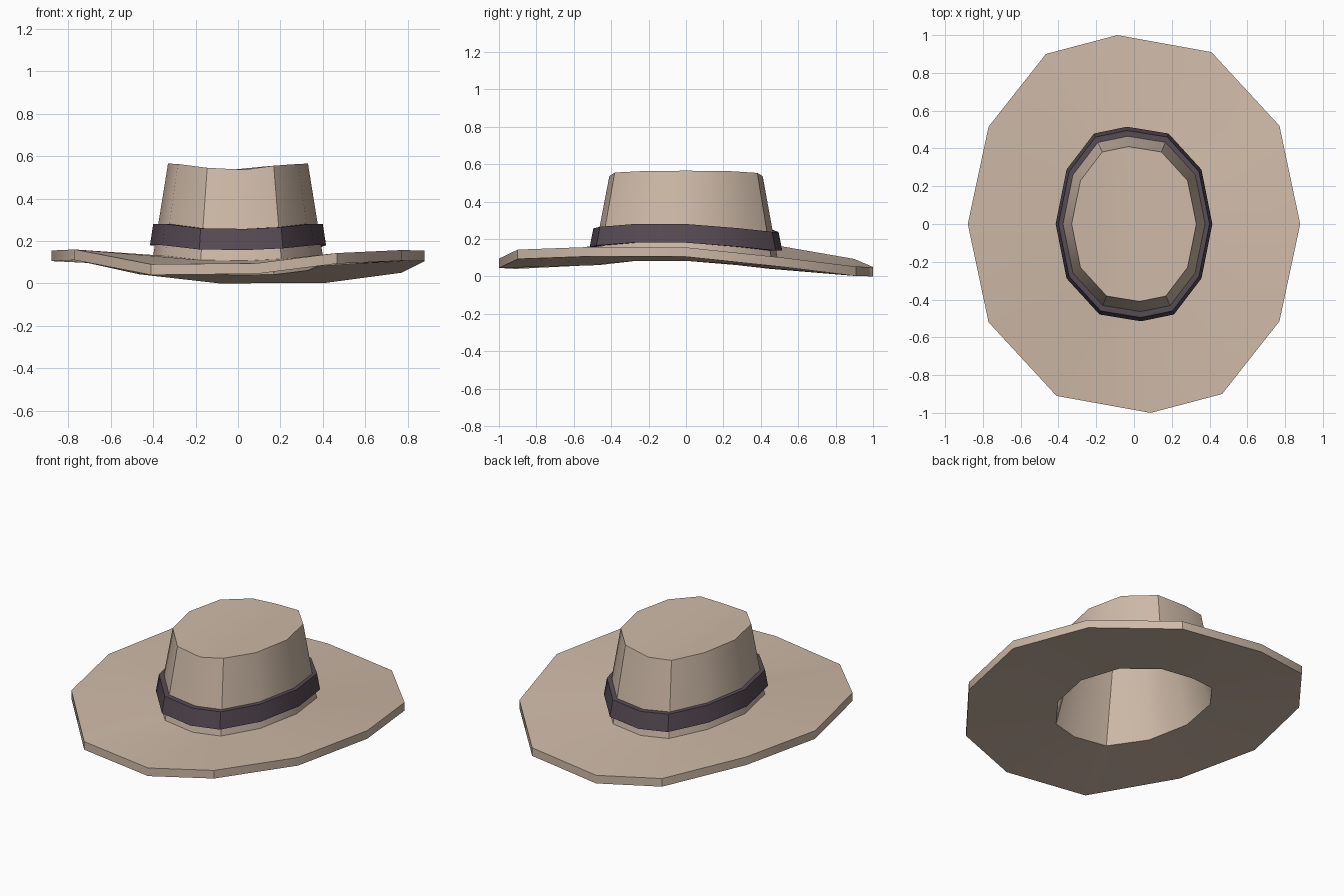
import bpy, bmesh, math

if "Cube" in bpy.data.objects:
    bpy.data.objects.remove(bpy.data.objects["Cube"])

N = 12
# Half outlines of the slightly twisted ovals, completed by a half turn
HALF_BRIM = [(1, 0), (.875, .52), (.466, .91), (-.10, 1), (-.53, .9), (-.875, .515)]
HALF_CROWN = [(1, 0), (.86, .56), (.44, .93), (-.09, 1), (-.51, .93), (-.86, .56)]
BRIM = HALF_BRIM + [(-x, -y) for x, y in HALF_BRIM]
CROWN = HALF_CROWN + [(-x, -y) for x, y in HALF_CROWN]

# Heights around each loop, counter-clockwise from the +x side
EDGE_Z = [.155, .10, .052, .05, .093, .16, .155, .16, .09, .095, .143, .157]
BASE_Z = [.13, .108, .088, .087, .10, .125, .13, .13, .11, .107, .115, .13]
TOP_Z = [.565, .563, .553, .536, .542, .562, .565, .563, .545, .536, .555, .563]


def material(name, rgb):
    m = bpy.data.materials.new(name)
    m.diffuse_color = (*rgb, 1)
    m.use_nodes = True
    m.node_tree.nodes["Principled BSDF"].inputs["Base Color"].default_value = m.diffuse_color
    return m


def loop(bm, outline, rx, ry, heights, dz=0.0):
    return [bm.verts.new((x * rx, y * ry, z + dz)) for (x, y), z in zip(outline, heights)]


def skin(bm, a, b):
    for i in range(N):
        j = (i + 1) % N
        bm.faces.new((a[i], a[j], b[j], b[i]))


def cap(bm, r):
    # strips running front to back, so the dip forms a trough
    bm.faces.new((r[0], r[1], r[11]))
    for i in range(1, 5):
        bm.faces.new((r[i], r[i + 1], r[11 - i], r[12 - i]))
    bm.faces.new((r[5], r[6], r[7]))


def finish(bm, name, mat):
    bmesh.ops.recalc_face_normals(bm, faces=bm.faces[:])
    me = bpy.data.meshes.new(name)
    bm.to_mesh(me)
    bm.free()
    me.materials.append(mat)
    me.polygons.foreach_set("use_smooth", [True] * len(me.polygons))
    me.set_sharp_from_angle(angle=math.radians(35))
    ob = bpy.data.objects.new(name, me)
    bpy.context.collection.objects.link(ob)
    return ob


felt = material("tan felt", (.62, .49, .39))
ribbon = material("dark plum ribbon", (.095, .07, .09))

# Hat body: hollow crown, brim underside, brim edge, brim top, crown wall, top
T = .047
bm = bmesh.new()
rings = [
    loop(bm, CROWN, .285, .36, TOP_Z, -T),
    loop(bm, CROWN, .385, .475, BASE_Z, -T),
    loop(bm, BRIM, .88, 1.0, EDGE_Z, -.05),
    loop(bm, BRIM, .88, 1.0, EDGE_Z),
    loop(bm, CROWN, .40, .492, BASE_Z),
    loop(bm, CROWN, .33, .41, TOP_Z),
]
for a, b in zip(rings, rings[1:]):
    skin(bm, a, b)
cap(bm, rings[0])
cap(bm, rings[-1])
finish(bm, "hat_body", felt)

# Hat band: closed collar following the crown base
bm = bmesh.new()
band = [
    loop(bm, CROWN, .38, .47, BASE_Z, .05),
    loop(bm, CROWN, .415, .515, BASE_Z, .05),
    loop(bm, CROWN, .40, .495, BASE_Z, .15),
    loop(bm, CROWN, .365, .455, BASE_Z, .15),
]
for k in range(4):
    skin(bm, band[k], band[(k + 1) % 4])
finish(bm, "hat_band", ribbon)
